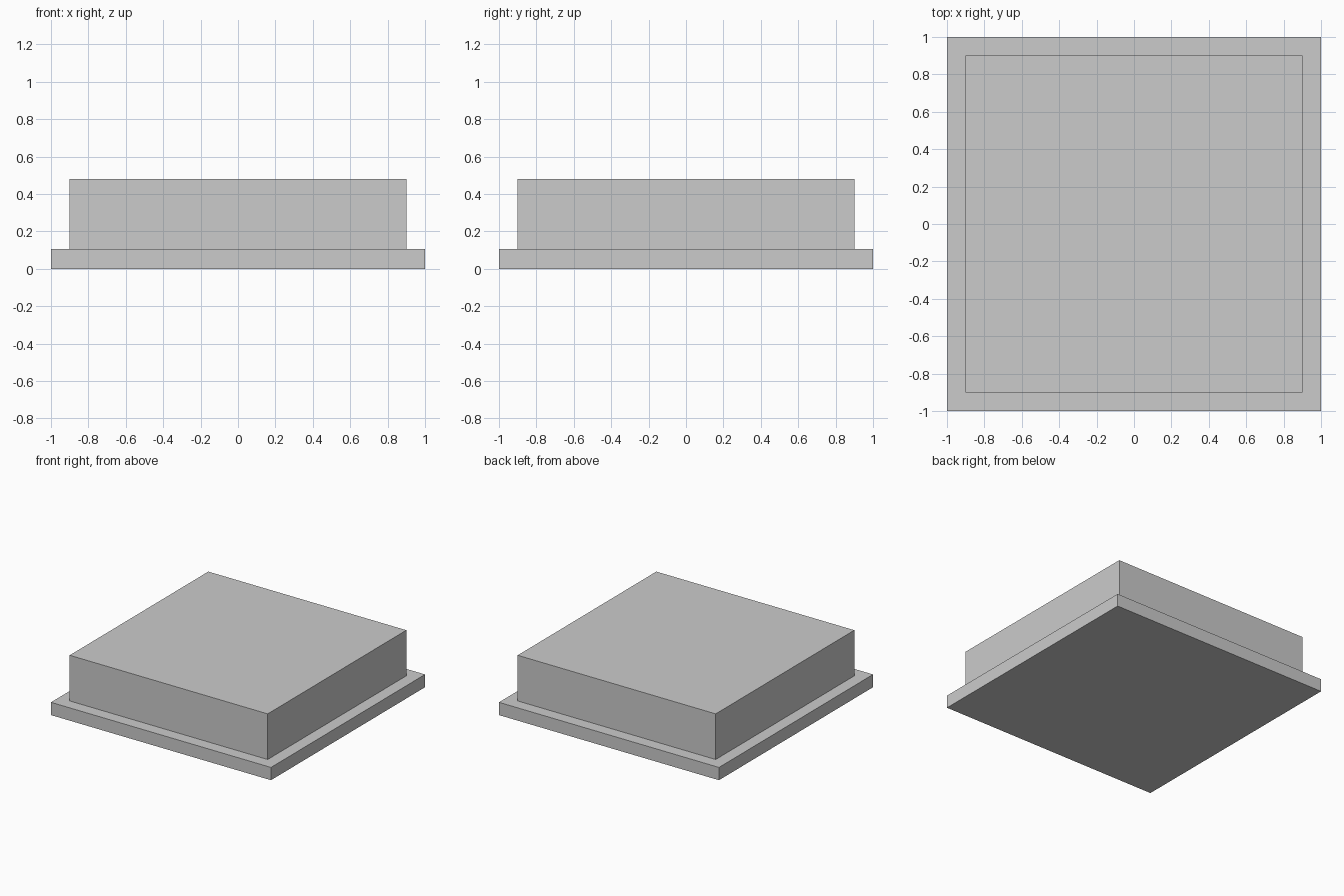
import bpy

if "Cube" in bpy.data.objects:
    bpy.data.objects.remove(bpy.data.objects["Cube"])


def box(name, width, z0, z1):
    bpy.ops.mesh.primitive_cube_add(size=1, location=(0, 0, (z0 + z1) / 2))
    obj = bpy.context.object
    obj.name = name
    obj.scale = (width, width, z1 - z0)
    bpy.ops.object.transform_apply(location=False, rotation=False, scale=True)
    return obj


# Thin square plate at the bottom
box("base_plate", 2.0, 0.0, 0.105)

# Slightly narrower block on top of the plate
box("upper_block", 1.8, 0.105, 0.48)
